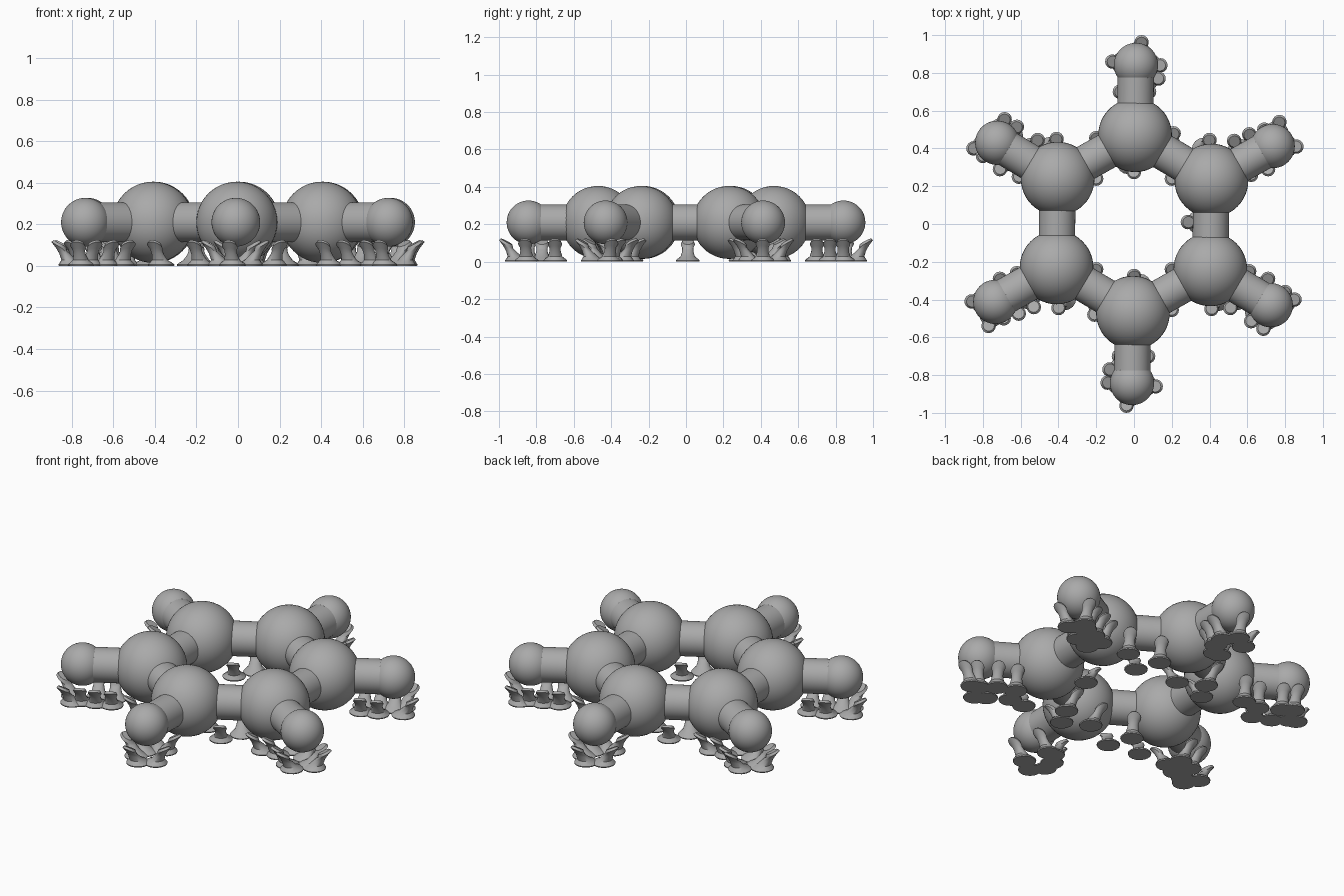
import bpy, bmesh, math
from mathutils import Vector, Matrix

cube = bpy.data.objects.get("Cube")
if cube:
    bpy.data.objects.remove(cube, do_unlink=True)

grey = bpy.data.materials.new("grey")
grey.use_nodes = True
grey.diffuse_color = (0.4, 0.4, 0.4, 1)
grey.node_tree.nodes["Principled BSDF"].inputs["Base Color"].default_value = (0.4, 0.4, 0.4, 1)

MID = 0.21          # height of the ring plane
TURN = math.radians(-0.7)


def finish(bm, name):
    bmesh.ops.recalc_face_normals(bm, faces=bm.faces)
    mesh = bpy.data.meshes.new(name)
    bm.to_mesh(mesh)
    bm.free()
    obj = bpy.data.objects.new(name, mesh)
    bpy.context.collection.objects.link(obj)
    mesh.materials.append(grey)
    bpy.ops.object.select_all(action='DESELECT')
    bpy.context.view_layer.objects.active = obj
    obj.select_set(True)
    bpy.ops.object.shade_smooth_by_angle(angle=math.radians(40))


def ball(name, centre, radius):
    bm = bmesh.new()
    bmesh.ops.create_uvsphere(bm, u_segments=48, v_segments=24, radius=radius,
                              matrix=Matrix.Translation(centre))
    finish(bm, name)


def rod(name, a, b, radius):
    bm = bmesh.new()
    turn = (b - a).to_track_quat('Z', 'Y').to_matrix().to_4x4()
    bmesh.ops.create_cone(bm, cap_ends=True, segments=40, radius1=radius, radius2=radius,
                          depth=(b - a).length, matrix=Matrix.Translation((a + b) / 2) @ turn)
    finish(bm, name)


def polar(radius, index):
    a = math.radians(90 + 60 * index) + TURN
    return Vector((radius * math.cos(a), radius * math.sin(a), MID))


# Ring of large balls with a small ball on each arm
inner = [polar(0.47, i) for i in range(6)]
outer = [polar(0.842, i) for i in range(6)]
bones = []
for i in range(6):
    ball(f"ring_ball_{i}", inner[i], 0.195)
    ball(f"arm_ball_{i}", outer[i], 0.117)
    rod(f"ring_rod_{i}", inner[i], inner[i - 1], 0.096)
    rod(f"arm_rod_{i}", inner[i], outer[i], 0.096)
    bones += [(inner[i], inner[i - 1]), (inner[i], outer[i])]


def nearest(p):
    best = None
    for a, b in bones:
        d = b - a
        t = max(0, min(1, (p - a).dot(d) / d.length_squared))
        q = a + d * t
        if best is None or (q - p).length < (best - p).length:
            best = q
    return best


# Support: wide foot, narrow waist, flared tip whose end leans against the body
PROFILE = [(0.062, 0.0, 0.0), (0.064, 0.006, 0.0), (0.056, 0.014, 0.05), (0.038, 0.028, 0.2),
           (0.03, 0.055, 0.5), (0.03, 0.075, 0.75), (0.038, 0.093, 1.0), (0.03, 0.108, 0.95)]


def support(name, x, y):
    tip = Vector((x, y, MID))
    out = (tip - nearest(tip)).normalized()
    foot = tip - out * 0.06
    bm = bmesh.new()
    rings = []
    for radius, z, shift in PROFILE:
        centre = foot.lerp(tip, shift)
        ring = []
        for k in range(16):
            a = math.tau * k / 16
            off = Vector((math.cos(a), math.sin(a), 0)) * radius
            lean = off.dot(out) * 0.6 * shift ** 2
            ring.append(bm.verts.new((centre.x + off.x, centre.y + off.y, z + lean)))
        rings.append(ring)
    for low, high in zip(rings, rings[1:]):
        for k in range(16):
            j = (k + 1) % 16
            bm.faces.new((low[k], low[j], high[j], high[k]))
    bm.faces.new(rings[0])
    bm.faces.new(rings[-1])
    finish(bm, name)


# Supports repeated by a half turn about the centre
half = [
    # straight arm
    (0.04, 0.962), (-0.115, 0.86), (0.14, 0.84), (0.13, 0.77), (-0.075, 0.7), (0.08, 0.7),
    # right-hand arm
    (0.77, 0.54), (0.86, 0.41), (0.69, 0.50), (0.61, 0.475), (0.53, 0.44), (0.4, 0.445),
    (0.71, 0.29), (0.62, 0.26),
    # left-hand arm
    (-0.685, 0.555), (-0.62, 0.515), (-0.85, 0.40), (-0.51, 0.445), (-0.41, 0.45),
    (-0.8, 0.36), (-0.71, 0.29), (-0.61, 0.25),
    # ring rods and inside edge
    (-0.2, 0.455), (0.21, 0.48), (-0.2, 0.24), (0.2, 0.24), (0, 0.275),
]
for i, (x, y) in enumerate(half):
    support(f"support_{i}_a", x, y)
    support(f"support_{i}_b", -x, -y)
support("support_inside", 0.285, 0.01)
